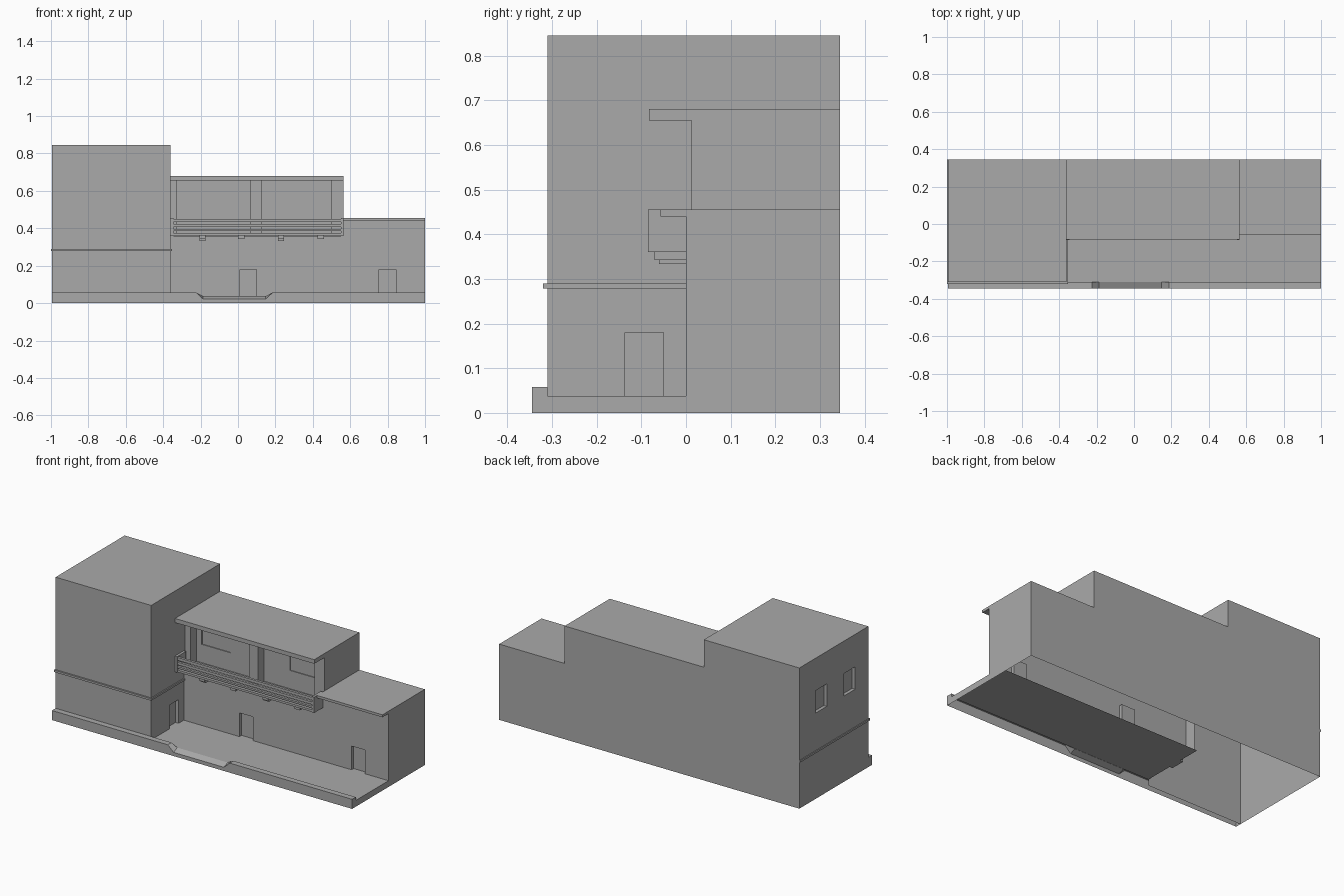
import bpy, bmesh
from mathutils import Vector

if "Cube" in bpy.data.objects:
    bpy.data.objects.remove(bpy.data.objects["Cube"])

GREY = (0.4, 0.4, 0.4, 1)
plaster = bpy.data.materials.new("grey_plaster")
plaster.use_nodes = True
plaster.diffuse_color = GREY
plaster.node_tree.nodes["Principled BSDF"].inputs["Base Color"].default_value = GREY


def finish(name, bm):
    mesh = bpy.data.meshes.new(name)
    bm.to_mesh(mesh)
    bm.free()
    mesh.materials.append(plaster)
    obj = bpy.data.objects.new(name, mesh)
    bpy.context.collection.objects.link(obj)
    return obj


def box(name, x0, x1, y0, y1, z0, z1):
    bm = bmesh.new()
    bmesh.ops.create_cube(bm, size=1)
    for v in bm.verts:
        v.co = ((x0 + x1) / 2 + v.co.x * (x1 - x0),
                (y0 + y1) / 2 + v.co.y * (y1 - y0),
                (z0 + z1) / 2 + v.co.z * (z1 - z0))
    return finish(name, bm)


def panel(name, axis, at, facing, a, b, recesses=(), depth=0.02):
    """Flat wall across an axis, with optional rectangular recesses (a0, a1, b0, b1)."""
    def place(p, q):
        co = [p, q]
        co.insert("xyz".index(axis), at)
        return Vector(co)
    normal = Vector([facing if c == axis else 0 for c in "xyz"])
    us = sorted({*a, *(v for r in recesses for v in r[:2])})
    vs = sorted({*b, *(v for r in recesses for v in r[2:])})
    bm = bmesh.new()
    grid = [[bm.verts.new(place(u, v)) for v in vs] for u in us]
    sunk = []
    for i in range(len(us) - 1):
        for j in range(len(vs) - 1):
            f = bm.faces.new((grid[i][j], grid[i + 1][j], grid[i + 1][j + 1], grid[i][j + 1]))
            f.normal_update()
            if f.normal.dot(normal) < 0:
                f.normal_flip()
            if any(r[0] <= us[i] < r[1] and r[2] <= vs[j] < r[3] for r in recesses):
                sunk.append(f)
    for f in sunk:
        new = bmesh.ops.extrude_discrete_faces(bm, faces=[f])["faces"][0]
        for v in new.verts:
            v.co -= normal * depth
    # merge the wall pieces into one clean surface
    bmesh.ops.dissolve_limit(bm, angle_limit=0.01, verts=bm.verts[:], edges=bm.edges[:])
    return finish(name, bm)


LEFT, RIGHT, TOWER, STEP = 1.0, -0.995, -0.36, 0.565
FRONT, BACK, FLOOR = -0.31, 0.345, 0.0375
LOW, MID, HIGH = 0.455, 0.68, 0.845
LOFT_Y, DECK = 0.07, 0.375
DOOR_Z = (FLOOR, 0.18)

# Tower
panel("tower_front", "y", FRONT, -1, (RIGHT, TOWER), (0, HIGH))
panel("tower_back", "y", BACK, 1, (RIGHT, TOWER), (0, HIGH))
panel("tower_outer_wall", "x", RIGHT, -1, (FRONT, BACK), (0, HIGH),
      [(0.085, 0.19, 0.515, 0.65), (-0.185, -0.08, 0.515, 0.65)])
panel("tower_inner_wall", "x", TOWER, 1, (FRONT, LOFT_Y), (FLOOR, HIGH),
      [(-0.137, -0.05, *DOOR_Z)])
panel("tower_inner_wall_rear", "x", TOWER, 1, (LOFT_Y, BACK), (MID - 0.025, HIGH))
panel("tower_roof", "z", HIGH, 1, (RIGHT, TOWER), (FRONT, BACK))

# Moulding around the tower
box("moulding_front", -1, TOWER + 0.007, FRONT - 0.01, FRONT, 0.278, 0.29)
box("moulding_outer", -1, RIGHT, FRONT, BACK, 0.278, 0.29)
box("moulding_inner", TOWER, TOWER + 0.007, FRONT, 0, 0.278, 0.29)

# Middle block: ground floor wall, recessed loft and roof
panel("middle_front", "y", 0, -1, (TOWER, STEP), (FLOOR, 0.36), [(0.01, 0.1, *DOOR_Z)])
panel("middle_back", "y", BACK, 1, (TOWER, STEP), (0, MID))
panel("loft_front", "y", LOFT_Y, -1, (TOWER, STEP), (DECK, MID - 0.025),
      [(-0.29, -0.1, 0.485, 0.58), (0.295, 0.485, 0.485, 0.58)], 0.005)
panel("loft_side", "x", STEP, 1, (0.0125, BACK), (DECK, MID))
box("middle_roof", TOWER, STEP, -0.083, BACK, MID - 0.025, MID)
for i, (x0, x1) in enumerate([(TOWER, -0.325), (0.065, 0.125), (0.5, STEP)]):
    box(f"loft_pier_{i + 1}", x0, x1, 0.0125, LOFT_Y, DECK, MID - 0.025)

# Balcony
box("balcony_deck", TOWER, STEP, -0.083, LOFT_Y, 0.362, DECK)
for side, x in (("right", TOWER), ("left", STEP - 0.015)):
    box(f"balcony_end_{side}", x, x + 0.015, -0.085, 0, 0.36, LOW)
for i, (z0, z1) in enumerate([(0.385, 0.396), (0.406, 0.422), (0.433, 0.45)]):
    box(f"balcony_rail_{i + 1}", TOWER + 0.015, STEP - 0.015, -0.083, -0.068, z0, z1)
for i, x in enumerate((-0.19, 0.017, 0.23, 0.443)):
    box(f"bracket_{i + 1}", x - 0.017, x + 0.017, -0.07, 0, 0.342, 0.362)
    if i % 2 == 0:
        box(f"bracket_foot_{i + 1}", x - 0.017, x + 0.017, -0.06, 0, 0.333, 0.342)

# Low block on the left
panel("low_front", "y", 0, -1, (STEP, LEFT), (FLOOR, LOW), [(0.755, 0.845, *DOOR_Z)])
panel("low_back", "y", BACK, 1, (STEP, LEFT), (0, LOW))
panel("low_side", "x", LEFT, 1, (0, BACK), (0, LOW))
panel("low_roof", "z", LOW, 1, (STEP, LEFT), (0, BACK))
box("low_roof_lip", STEP, LEFT, -0.057, 0, 0.44, LOW)

# Courtyard floor
panel("courtyard_floor", "z", FLOOR, 1, (TOWER, LEFT), (FRONT, 0.09))
panel("courtyard_skirt", "x", LEFT, 1, (FRONT, 0), (0, FLOOR))

# Kerb with a dropped ramp, open underneath
KERB, TOP = -0.345, 0.0575
bm = bmesh.new()
rows = []
for x, front_z, back_z in [(RIGHT, TOP, TOP), (-0.225, TOP, TOP), (-0.187, 0.022, FLOOR),
                           (0.148, 0.022, FLOOR), (0.186, TOP, TOP), (LEFT, TOP, TOP)]:
    rows.append([bm.verts.new(c) for c in ((x, KERB, 0), (x, KERB, front_z),
                                           (x, FRONT, back_z), (x, FRONT, FLOOR - 0.001))])
for r, s in zip(rows, rows[1:]):
    for k in range(3):
        bm.faces.new((r[k], s[k], s[k + 1], r[k + 1]))
for x, flip in ((RIGHT, True), (LEFT, False)):
    end = [bm.verts.new(c) for c in ((x, KERB, 0), (x, FRONT, 0), (x, FRONT, TOP), (x, KERB, TOP))]
    bm.faces.new(end[::-1] if flip else end)
finish("kerb", bm)
